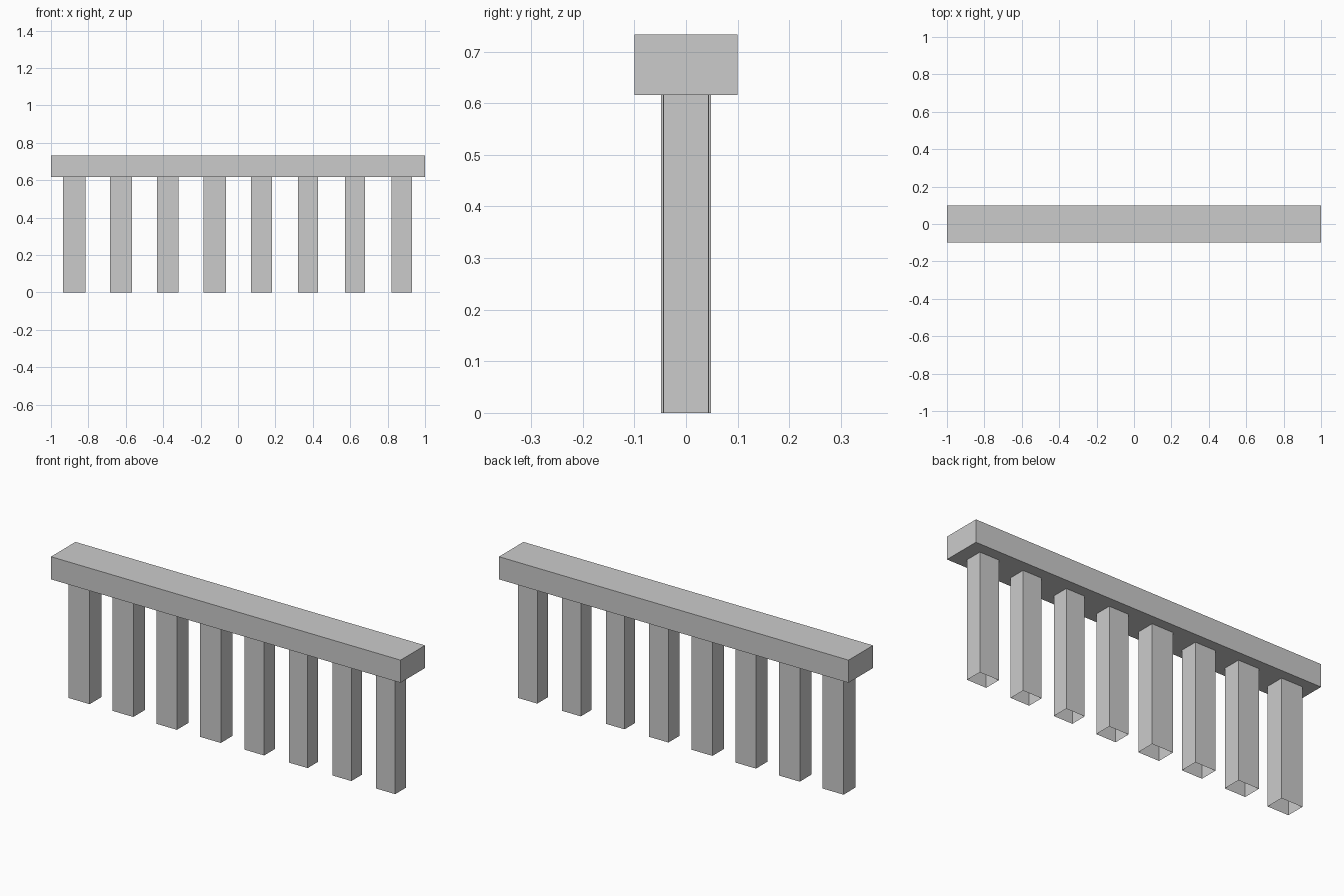
import bpy, bmesh

if "Cube" in bpy.data.objects:
    bpy.data.objects.remove(bpy.data.objects["Cube"])


def box(name, center, size, open_ends=False):
    """Box part; open_ends leaves only the four side walls."""
    bm = bmesh.new()
    bmesh.ops.create_cube(bm, size=1)
    if open_ends:
        ends = [f for f in bm.faces if abs(f.normal.z) > 0.5]
        bmesh.ops.delete(bm, geom=ends, context='FACES_ONLY')
    bmesh.ops.scale(bm, vec=size, verts=bm.verts)
    mesh = bpy.data.meshes.new(name)
    bm.to_mesh(mesh)
    bm.free()
    obj = bpy.data.objects.new(name, mesh)
    obj.location = center
    bpy.context.collection.objects.link(obj)
    return obj


BEAM_BOTTOM, BEAM_TOP = 0.616, 0.733

# Top rail
box("top_rail", (0, 0, (BEAM_BOTTOM + BEAM_TOP) / 2),
    (2.0, 0.2, BEAM_TOP - BEAM_BOTTOM))

# Hollow posts, evenly spaced with slightly varied thickness
widths = [0.12, 0.118, 0.116, 0.12, 0.112, 0.107, 0.107, 0.11]
for i, w in enumerate(widths):
    box(f"post_{i + 1}", (-0.875 + 0.25 * i, 0, BEAM_BOTTOM / 2),
        (w, w * 0.8, BEAM_BOTTOM), open_ends=True)
